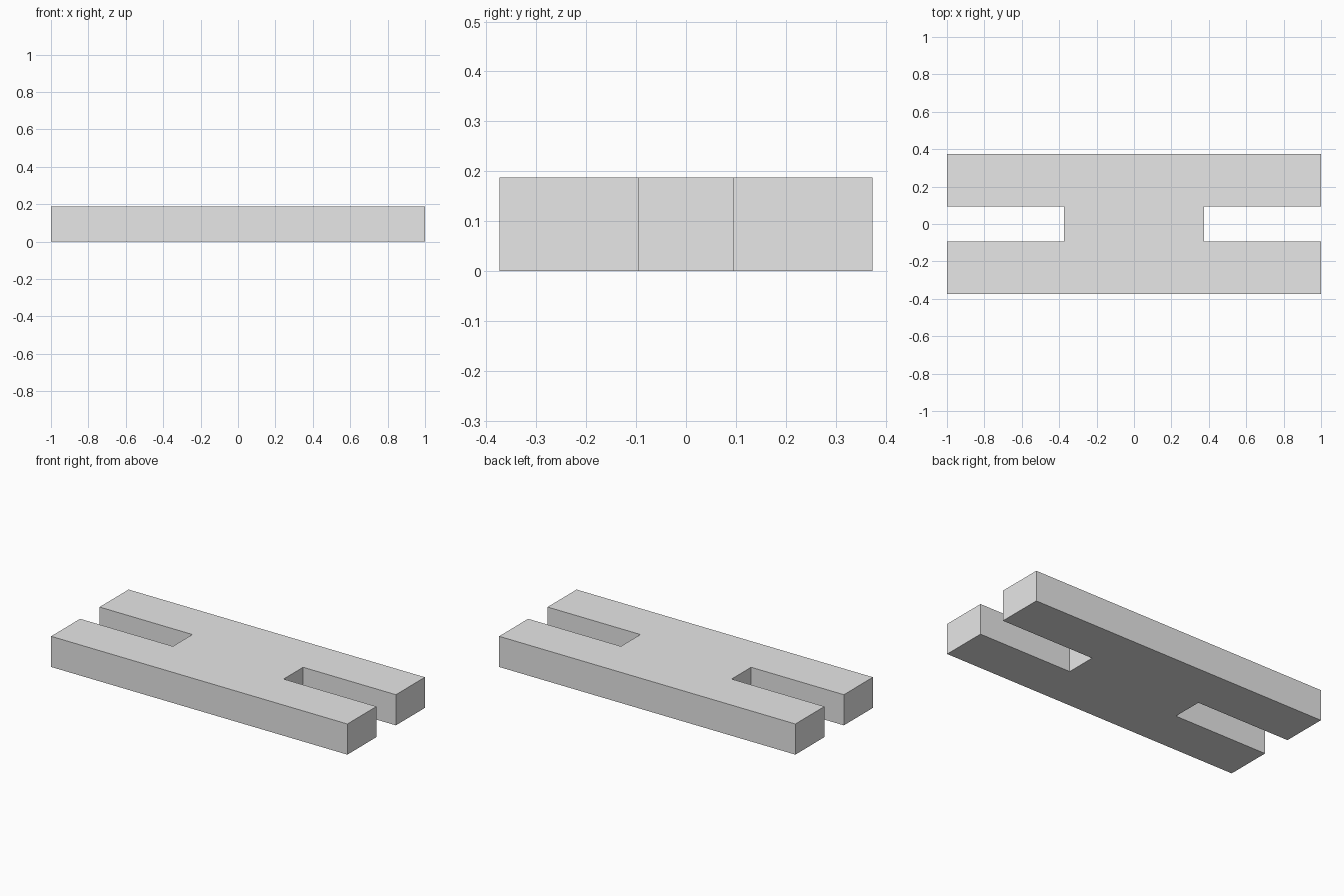
import bpy
import bmesh

cube = bpy.data.objects.get("Cube")
if cube:
    bpy.data.objects.remove(cube, do_unlink=True)

LENGTH, WIDTH, HEIGHT = 2.0, 0.747, 0.187
SLOT_WIDTH, WEB_LENGTH = 0.188, 0.747

# Plain grey material
grey = bpy.data.materials.new("light grey")
grey.use_nodes = True
colour = (0.8, 0.8, 0.8, 1.0)
grey.diffuse_color = colour
grey.node_tree.nodes["Principled BSDF"].inputs["Base Color"].default_value = colour

# H-shaped outline: one quarter, turned and mirrored around the centre
x_end, x_web = LENGTH / 2, WEB_LENGTH / 2
y_side, y_slot = WIDTH / 2, SLOT_WIDTH / 2
quarter = [(x_web, y_slot), (x_end, y_slot), (x_end, y_side)]
half = quarter + [(-x, y) for x, y in reversed(quarter)]
outline = half + [(-x, -y) for x, y in half]

# Slotted plate: extrude the outline upwards
bm = bmesh.new()
base = bm.faces.new([bm.verts.new((x, y, 0)) for x, y in outline])
extruded = bmesh.ops.extrude_face_region(bm, geom=[base], use_keep_orig=True)
top_verts = [g for g in extruded["geom"] if isinstance(g, bmesh.types.BMVert)]
bmesh.ops.translate(bm, verts=top_verts, vec=(0, 0, HEIGHT))
bmesh.ops.recalc_face_normals(bm, faces=bm.faces)

mesh = bpy.data.meshes.new("slotted_plate")
bm.to_mesh(mesh)
bm.free()
mesh.materials.append(grey)
plate = bpy.data.objects.new("slotted_plate", mesh)
bpy.context.collection.objects.link(plate)
